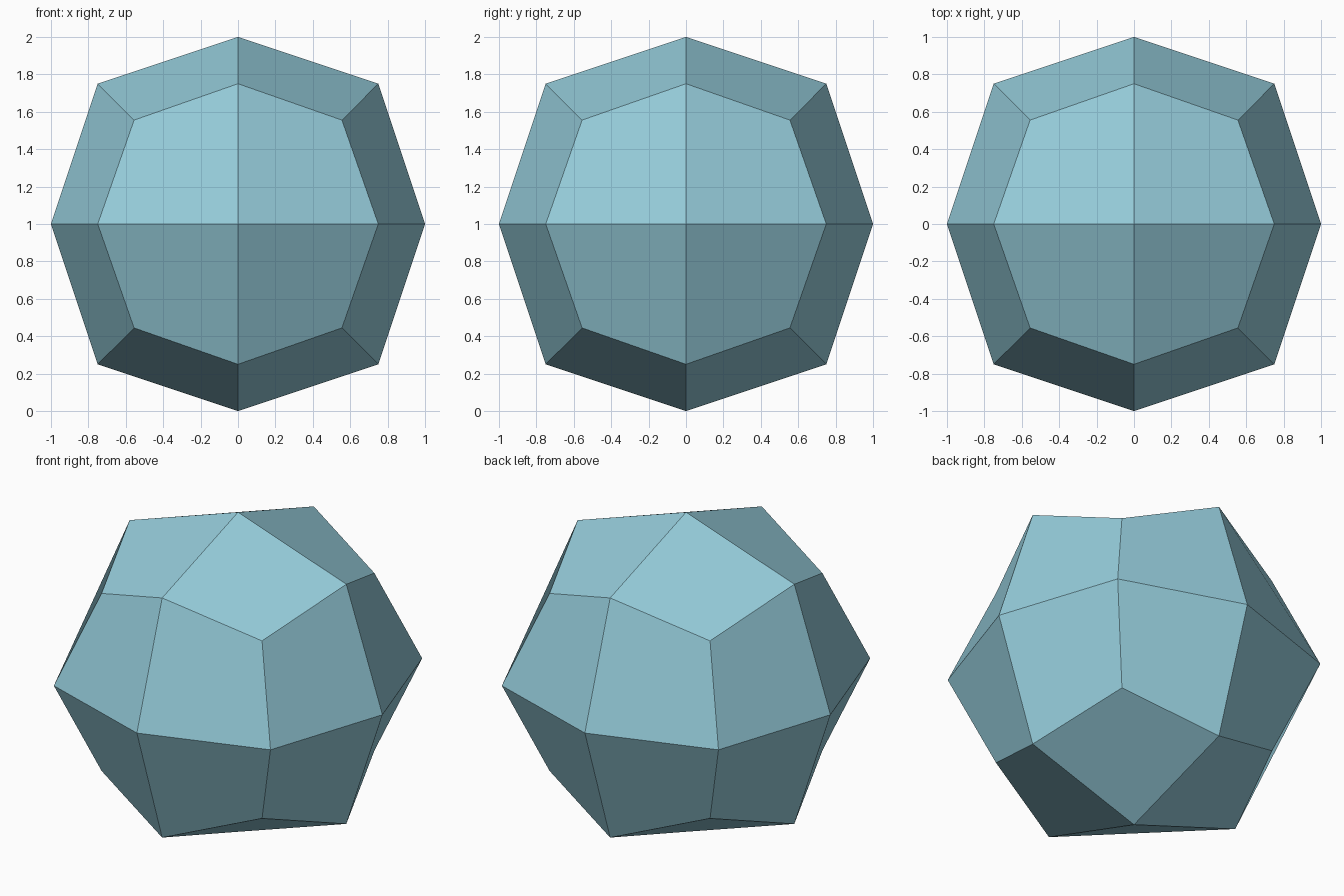
import bpy, bmesh

if "Cube" in bpy.data.objects:
    bpy.data.objects.remove(bpy.data.objects["Cube"])

# Faceted ball: a cube split once per edge, with each point pulled to a rounded position
bm = bmesh.new()
bmesh.ops.create_cube(bm, size=2)
bmesh.ops.subdivide_edges(bm, edges=bm.edges[:], cuts=1, use_grid_fill=True)
pull = {1: 1.0, 2: 0.75, 3: 5 / 9}  # face centres, edge middles, corners
for v in bm.verts:
    v.co *= pull[sum(abs(c) > 0.5 for c in v.co)]
    v.co.z += 1
bmesh.ops.recalc_face_normals(bm, faces=bm.faces[:])

mesh = bpy.data.meshes.new("faceted_ball")
bm.to_mesh(mesh)
bm.free()

# Single pale blue colour, flat faces
mat = bpy.data.materials.new("pale blue")
mat.diffuse_color = (0.30, 0.60, 0.70, 1)
mat.use_nodes = True
mat.node_tree.nodes["Principled BSDF"].inputs["Base Color"].default_value = mat.diffuse_color
mesh.materials.append(mat)
ball = bpy.data.objects.new("faceted_ball", mesh)
bpy.context.collection.objects.link(ball)
